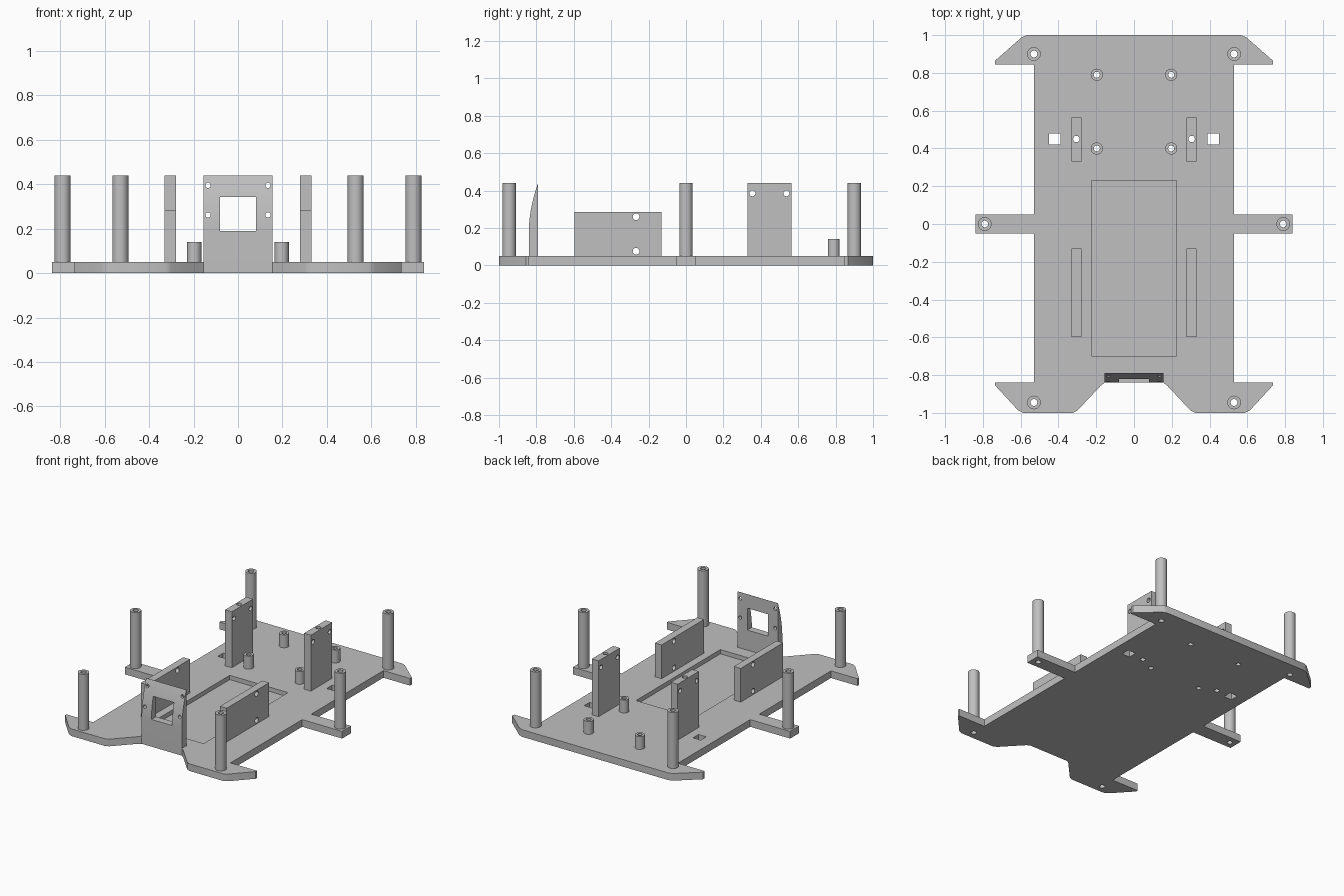
import bpy, bmesh, math
from mathutils import Matrix, Vector

cube = bpy.data.objects.get("Cube")
if cube:
    bpy.data.objects.remove(cube, do_unlink=True)

grey = bpy.data.materials.new("plain grey")
grey.use_nodes = True
grey.diffuse_color = (0.53, 0.53, 0.53, 1)
grey.node_tree.nodes["Principled BSDF"].inputs["Base Color"].default_value = (0.53, 0.53, 0.53, 1)

BASE_TOP = 0.05
TALL_TOP = 0.44


def add_prism(bm, points, direction):
    """Extrude a closed loop of 3D points along a direction."""
    face = bm.faces.new([bm.verts.new(p) for p in points])
    result = bmesh.ops.extrude_face_region(bm, geom=[face], use_keep_orig=True)
    verts = [v for v in result["geom"] if isinstance(v, bmesh.types.BMVert)]
    bmesh.ops.translate(bm, verts=verts, vec=Vector(direction))


def add_box(bm, low, high):
    x0, y0, z0 = low
    x1, y1, z1 = high
    add_prism(bm, [(x0, y0, z0), (x1, y0, z0), (x1, y1, z0), (x0, y1, z0)], (0, 0, z1 - z0))


def add_rod(bm, centre, radius, length, axis="Z", sides=24):
    turn = {"X": Matrix.Rotation(math.pi / 2, 4, "Y"),
            "Y": Matrix.Rotation(math.pi / 2, 4, "X"),
            "Z": Matrix.Identity(4)}[axis]
    bmesh.ops.create_cone(bm, cap_ends=True, segments=sides, radius1=radius, radius2=radius,
                          depth=length, matrix=Matrix.Translation(centre) @ turn)


def make_object(name, bm):
    bmesh.ops.recalc_face_normals(bm, faces=bm.faces[:])
    mesh = bpy.data.meshes.new(name)
    bm.to_mesh(mesh)
    bm.free()
    mesh.materials.append(grey)
    obj = bpy.data.objects.new(name, mesh)
    bpy.context.collection.objects.link(obj)
    return obj


def finish(obj, cutter_bm):
    """Cut the holes, then smooth the round walls."""
    cutter = make_object("cutter", cutter_bm)
    cutter.hide_render = True
    mod = obj.modifiers.new("holes", "BOOLEAN")
    mod.operation = "DIFFERENCE"
    mod.solver = "EXACT"
    mod.object = cutter
    bpy.ops.object.select_all(action="DESELECT")
    obj.select_set(True)
    bpy.context.view_layer.objects.active = obj
    bpy.ops.object.modifier_apply(modifier=mod.name)
    bpy.data.objects.remove(cutter, do_unlink=True)
    bpy.ops.object.shade_smooth_by_angle(angle=math.radians(30))


SIDES = (("left", 1), ("right", -1))
TALL_POSTS = (("rear", 0.53, 0.9), ("middle", 0.79, 0), ("front", 0.53, -0.945))
SHORT_POSTS = (("rear", 0.197, 0.79), ("front", 0.197, 0.4))
SLOT_X, SLOT_Y = 0.305, 0.45

# base plate outline: left half, mirrored for the right
half = [(0.565, 1), (0.595, 0.988), (0.735, 0.865), (0.735, 0.845), (0.53, 0.845),
        (0.53, 0.05), (0.838, 0.05), (0.838, -0.05), (0.53, -0.05), (0.53, -0.84),
        (0.735, -0.84), (0.735, -0.855), (0.615, -0.985), (0.585, -1), (0.325, -1),
        (0.3, -0.988), (0.175, -0.855), (0.155, -0.84)]
outline = half + [(-x, y) for x, y in reversed(half)]
bm = bmesh.new()
add_prism(bm, [(x, y, 0) for x, y in outline], (0, 0, BASE_TOP))
base = make_object("base_plate", bm)

# base openings: battery recess, screw holes and cable windows
cut = bmesh.new()
add_box(cut, (-0.225, -0.7, 0.02), (0.225, 0.23, 0.1))
for _, s in SIDES:
    add_box(cut, (s * 0.42 - 0.03, 0.42, -0.1), (s * 0.42 + 0.03, 0.48, 0.1))
    for _, x, y in TALL_POSTS:
        add_rod(cut, (s * x, y, 0), 0.018, 0.3)
    for _, x, y in SHORT_POSTS:
        add_rod(cut, (s * x, y, 0), 0.016, 0.3)
    add_rod(cut, (s * SLOT_X, SLOT_Y, 0), 0.017, 0.3)
finish(base, cut)


def hollow_post(name, x, y, top, radius, bore):
    bm = bmesh.new()
    add_rod(bm, (x, y, (BASE_TOP + top) / 2), radius, top - BASE_TOP, sides=32)
    post = make_object(name, bm)
    cut = bmesh.new()
    add_rod(cut, (x, y, top / 2), bore, 2)
    finish(post, cut)


for side, s in SIDES:
    # hollow standoffs
    for place, x, y in TALL_POSTS:
        hollow_post(f"{place}_{side}_post", s * x, y, TALL_TOP, 0.036, 0.018)
    for place, x, y in SHORT_POSTS:
        hollow_post(f"{place}_{side}_short_post", s * x, y, 0.14, 0.032, 0.016)

    # long low side wall with two cross holes
    bm = bmesh.new()
    x0, x1 = s * SLOT_X - 0.026, s * SLOT_X + 0.026
    add_box(bm, (x0, -0.597, BASE_TOP), (x1, -0.13, 0.285))
    wall = make_object(f"{side}_side_wall", bm)
    cut = bmesh.new()
    for z in (0.26, 0.075):
        add_rod(cut, (s * SLOT_X, -0.267, z), 0.018, 0.3, "X")
    finish(wall, cut)

    # tall bracket with cross holes and a vertical bore
    bm = bmesh.new()
    add_box(bm, (x0, 0.33, BASE_TOP), (x1, 0.565, TALL_TOP))
    bracket = make_object(f"{side}_tall_bracket", bm)
    cut = bmesh.new()
    for y in (0.355, 0.537):
        add_rod(cut, (s * SLOT_X, y, 0.385), 0.016, 0.3, "X")
    add_rod(cut, (s * SLOT_X, SLOT_Y, 0), 0.017, 2)
    finish(bracket, cut)

# front plate: curved upper face, square window, four screw holes
profile = [(-0.79, TALL_TOP), (-0.79, BASE_TOP), (-0.84, BASE_TOP)]
for i in range(9):
    t = i / 8
    profile.append((-0.84 + 0.049 * t ** 1.8, 0.19 + 0.25 * t))
bm = bmesh.new()
add_prism(bm, [(-0.155, y, z) for y, z in profile], (0.31, 0, 0))
plate = make_object("front_plate", bm)
cut = bmesh.new()
add_box(cut, (-0.08, -1, 0.19), (0.08, -0.6, 0.343))
for _, s in SIDES:
    for z in (0.395, 0.262):
        add_rod(cut, (s * 0.135, -0.8, z), 0.012, 0.3, "Y")
finish(plate, cut)
